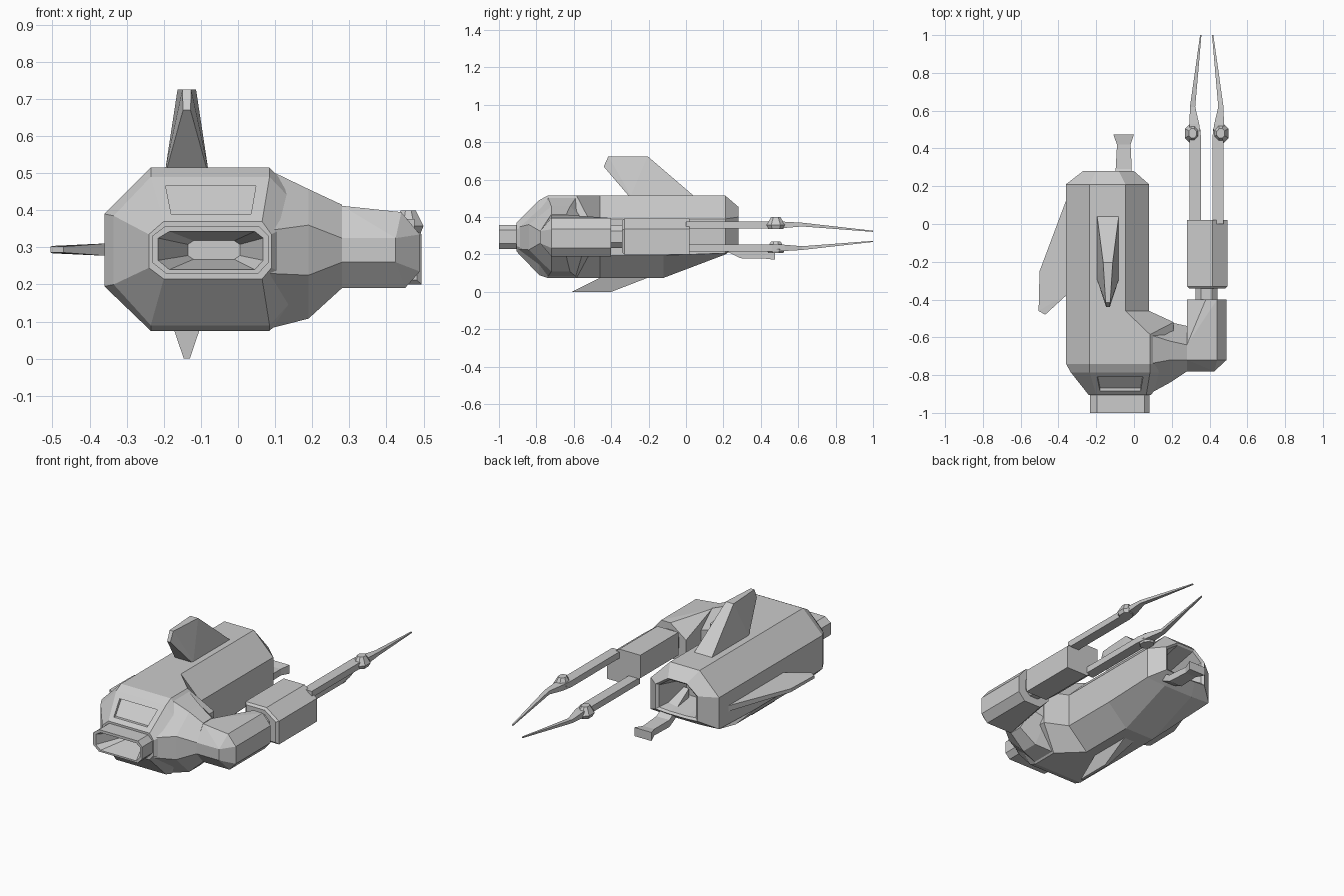
import bpy, bmesh
from mathutils import Vector

if "Cube" in bpy.data.objects:
    bpy.data.objects.remove(bpy.data.objects["Cube"])


def finish(name, bm):
    bmesh.ops.recalc_face_normals(bm, faces=bm.faces)
    me = bpy.data.meshes.new(name)
    bm.to_mesh(me)
    bm.free()
    ob = bpy.data.objects.new(name, me)
    bpy.context.collection.objects.link(ob)
    return ob


def loft(name, rings):
    bm = bmesh.new()
    vs = [[bm.verts.new(p) for p in r] for r in rings]
    n = len(rings[0])
    for a, b in zip(vs, vs[1:]):
        for i in range(n):
            j = (i + 1) % n
            bm.faces.new((a[i], a[j], b[j], b[i]))
    bm.faces.new(vs[0])
    bm.faces.new(vs[-1][::-1])
    return finish(name, bm)


def hull(name, pts):
    bm = bmesh.new()
    for p in pts:
        bm.verts.new(p)
    res = bmesh.ops.convex_hull(bm, input=bm.verts)
    junk = {g for g in res["geom_interior"] + res["geom_unused"] if isinstance(g, bmesh.types.BMVert)}
    bmesh.ops.delete(bm, geom=list(junk), context='VERTS')
    bmesh.ops.dissolve_limit(bm, angle_limit=0.02, verts=bm.verts, edges=bm.edges)
    return finish(name, bm)


def octagon(u, uf, z, zf):
    """Eight corners from outer limits (u, z) and flat limits (uf, zf)."""
    return [(uf[0], z[0]), (uf[1], z[0]), (u[1], zf[0]), (u[1], zf[1]),
            (uf[1], z[1]), (uf[0], z[1]), (u[0], zf[1]), (u[0], zf[0])]


def ring_y(y, u, uf, z, zf, side_shift=0):
    r = [Vector((a, y, b)) for a, b in octagon(u, uf, z, zf)]
    for i in (2, 3):
        r[i].y += side_shift
    return r


def ring_x(x, u, uf, z, zf):
    return [Vector((x, a, b)) for a, b in octagon(u, uf, z, zf)]


def rect(y, x0, x1, z0, z1):
    return [(x0, y, z0), (x1, y, z0), (x1, y, z1), (x0, y, z1)]


# Main body: one loft from the rear recess to the nose intake recess
Z, ZF = (.075, .515), (.195, .39)
slim, slim_f = (-.36, .08), (-.235, -.045)
wide, wide_f = (-.36, .21), (-.235, .085)
body = loft("body", [
    ring_y(.08, (-.22, -.06), (-.19, -.09), (.28, .40), (.285, .37)),
    ring_y(.27, (-.255, -.015), (-.195, -.085), (.262, .445), (.267, .395)),
    ring_y(.28, (-.27, 0), (-.2, -.08), (.25, .455), (.255, .40)),
    ring_y(.21, slim, slim_f, (.2, .515), (.207, .39)),
    ring_y(-.12, slim, slim_f, Z, ZF),
    ring_y(-.46, slim, slim_f, Z, ZF),
    ring_y(-.585, wide, wide_f, Z, ZF, .065),
    ring_y(-.74, wide, wide_f, Z, ZF),
    ring_y(-.785, (-.335, .185), (-.235, .085), (.09, .49), (.2, .385)),
    ring_y(-.905, (-.24, .09), (-.2, .065), (.215, .37), (.245, .335)),
    ring_y(-.905, (-.232, .083), (-.195, .055), (.23, .358), (.26, .33)),
    ring_y(-1, (-.232, .083), (-.195, .055), (.23, .358), (.26, .33)),
    ring_y(-1, (-.215, .068), (-.185, .045), (.24, .343), (.265, .325)),
    ring_y(-.86, (-.135, .005), (-.12, -.01), (.268, .318), (.278, .308)),
])

# Recessed window on the sloped nose
cutter = hull("window_cutter", [
    (x, y, z) for z, xs, ys in ((.465, (-.195, .048), (-.79, -.95)), (.39, (-.18, .035), (-.868, -.95)))
    for x in xs for y in ys])
cutter.hide_render = True
cutter.hide_set(True)
mod = body.modifiers.new("window", 'BOOLEAN')
mod.operation, mod.solver, mod.object = 'DIFFERENCE', 'EXACT', cutter

# Shoulder and elbow of the gun arm
loft("shoulder", [
    ring_x(.08, (-.9, -.46), (-.74, -.585), (.08, .51), (.23, .345)),
    ring_x(.19, (-.84, -.52), (-.72, -.62), (.108, .457), (.225, .36)),
    ring_x(.28, (-.78, -.54), (-.72, -.64), (.19, .415), (.26, .325)),
])
hull("elbow",
     [(x, -.78, z) for x in (.28, .425) for z in (.26, .325)]
     + [(.49, y, z) for y in (-.72, -.40) for z in (.235, .335)]
     + [(x, -.72, z) for x, z in ((.28, .412), (.44, .395), (.28, .19), (.45, .19))]
     + [(x, -.40, z) for x, z in ((.38, .395), (.44, .395), (.34, .19), (.45, .19))]
     + [(.28, -.64, .412), (.28, -.54, .325), (.28, -.54, .26), (.28, -.40, .25), (.28, -.40, .32)])

# Wrist and gun housing
loft("wrist", [ring_y(y, (.325, .442), (.355, .412), (.235, .355), (.265, .325)) for y in (-.42, -.32)])
housing = [(.355, .20), (.495, .20), (.495, .335), (.415, .393), (.28, .393), (.28, .26)]
loft("gun_housing", [[(.387 + (x - .387) * s, y, .297 + (z - .297) * s) for x, z in housing]
                     for y, s in ((-.342, .88), (-.33, 1), (.02, 1))])

# Two prongs on opposite corners of the housing, each with a knob
prong = [rect(0, .415, .475, .34, .377), rect(.46, .415, .475, .34, .377),
         rect(.53, .425, .476, .342, .375), rect(.62, .446, .474, .35, .37),
         rect(1, .413, .42, .321, .327)]
knob = [(x, y, z) for z, s in ((.337, .8), (.358, 1), (.4, .5))
        for x, y in ((.418, .46), (.418, .5), (.445, .43), (.445, .53),
                     (.475, .43), (.475, .53), (.5, .455), (.5, .505))
        for x, y in [(.458 + (x - .458) * s, .48 + (y - .48) * s)]]
loft("upper_prong", prong)
loft("lower_prong", [[(.77 - x, y, .594 - z) for x, y, z in r] for r in prong])
hull("upper_knob", knob)
hull("lower_knob", [(.77 - x, y, z - .13) for x, y, z in knob])


# Fins: outline points (y, height, half thickness) placed around a root
def fin(name, outline, place):
    hull(name, [place(y, h, s * t) for y, h, t in outline for s in (-1, 1)])


fin("top_fin", [(.04, .50, .057), (-.295, .50, .057), (.04, .515, .057), (-.295, .515, .057),
                (-.205, .725, .025), (-.415, .725, .012), (-.44, .67, .01)],
    lambda y, h, t: (-.138 + t, y, h))
fin("bottom_fin", [(-.18, .085, .037), (-.44, .085, .037), (-.4, 0, .008), (-.61, 0, .008)],
    lambda y, h, t: (-.138 + t, y, h))
fin("side_fin", [(.15, -.35, .017), (-.37, -.35, .017), (-.25, -.5, .01),
                 (-.46, -.505, .008), (-.48, -.47, .008)],
    lambda y, h, t: (h, y, .294 + t))

# Small tail arm coming out of the rear recess, with a flared foot
loft("tail_arm", [rect(.1, -.09, -.02, .28, .33), rect(.2, -.095, -.015, .225, .275),
                  rect(.29, -.097, -.012, .18, .22), rect(.42, -.09, -.018, .178, .215),
                  rect(.475, -.11, 0, .172, .222)])
